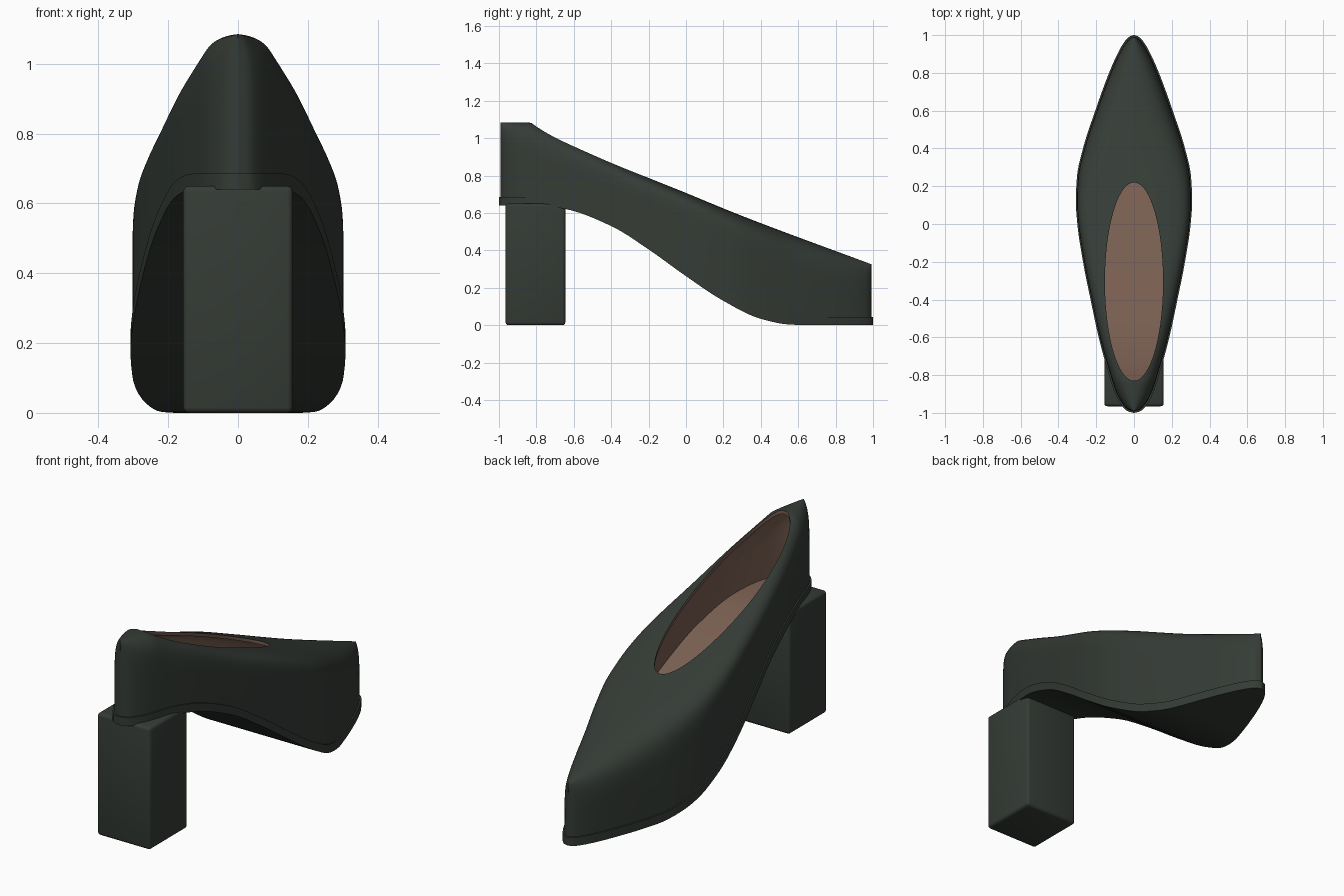
import bpy, bmesh, math

if "Cube" in bpy.data.objects:
    bpy.data.objects.remove(bpy.data.objects["Cube"])

# Colours
def material(name, rgb):
    m = bpy.data.materials.new(name)
    m.diffuse_color = (*rgb, 1)
    m.use_nodes = True
    m.node_tree.nodes["Principled BSDF"].inputs["Base Color"].default_value = m.diffuse_color
    return m

GREEN = material("dark_green_leather", (0.035, 0.044, 0.036))
BROWN = material("brown_lining", (0.187, 0.110, 0.080))

# Shoe curves along y: half width, underside height, top height
WIDTH = [(-1, 0.004), (-.99, .037), (-.96, .066), (-.9, .099), (-.8, .132), (-.6, .187),
         (-.4, .23), (-.2, .27), (0, .3), (.12, .308), (.25, .302), (.4, .27), (.6, .205),
         (.8, .132), (.9, .088), (.96, .054), (.99, .028), (1, .004)]
UNDER = [(-1, .64), (-.8, .64), (-.65, .622), (-.4, .53), (-.2, .405), (0, .262),
         (.2, .13), (.4, .034), (.56, .003), (.7, 0), (1, 0)]
TOP = [(-1, 1.085), (-.84, 1.083), (-.8, 1.068), (-.35, .855), (0, .708), (.3, .585), (1, .325)]
SOLE = 0.045

def curve(pts, y):
    """Smooth cubic through the points, without overshoot."""
    y = min(max(y, pts[0][0]), pts[-1][0])
    def slope(i):
        d = [(pts[k + 1][1] - pts[k][1]) / (pts[k + 1][0] - pts[k][0])
             for k in (i - 1, i) if 0 <= k < len(pts) - 1]
        if len(d) == 1:
            return d[0]
        return 2 * d[0] * d[1] / (d[0] + d[1]) if d[0] * d[1] > 0 else 0
    i = max(k for k in range(len(pts) - 1) if pts[k][0] <= y)
    (a, p), (b, q) = pts[i], pts[i + 1]
    h = b - a
    t = (y - a) / h
    return (p * (1 + 2 * t) * (1 - t) ** 2 + q * t * t * (3 - 2 * t)
            + h * slope(i) * t * (1 - t) ** 2 - h * slope(i + 1) * t * t * (1 - t))

def loft(name, rings, index=0):
    """Skin a row of closed rings and cap both ends."""
    bm = bmesh.new()
    rows = [[bm.verts.new(p) for p in r] for r in rings]
    n = len(rows[0])
    for a, b in zip(rows, rows[1:]):
        for i in range(n):
            bm.faces.new((a[i], a[(i + 1) % n], b[(i + 1) % n], b[i]))
    bm.faces.new(rows[0])
    bm.faces.new(rows[-1])
    bmesh.ops.recalc_face_normals(bm, faces=bm.faces)
    for f in bm.faces:
        f.material_index = index
    mesh = bpy.data.meshes.new(name)
    bm.to_mesh(mesh)
    bm.free()
    mesh.materials.append(GREEN)
    mesh.materials.append(BROWN)
    ob = bpy.data.objects.new(name, mesh)
    bpy.context.collection.objects.link(ob)
    return ob

def finish(ob, angle=40):
    bpy.ops.object.select_all(action='DESELECT')
    bpy.context.view_layer.objects.active = ob
    ob.select_set(True)
    for m in list(ob.modifiers):
        bpy.ops.object.modifier_apply(modifier=m.name)
    bpy.ops.object.shade_smooth_by_angle(angle=math.radians(angle))

STATIONS = [-math.cos(math.pi * i / 80) for i in range(81)]

# Sole: thin slab following the arch
def sole_ring(y):
    w, z = curve(WIDTH, y), curve(UNDER, y)
    return [(-w, y, z), (w, y, z), (w, y, z + SOLE), (-w, y, z + SOLE)]

finish(loft("sole", [sole_ring(y) for y in STATIONS]))

# Upper: upright walls with a crown, peaked at heel and toe, broad at the middle
CROWN = [(-1, 2.0), (-.75, 2.1), (-.35, 3.2), (0, 4), (.2, 3.6), (.6, 2.4), (1, 2.1)]
WALL = [(-1, 8), (-.75, 8), (-.35, 10), (0, 14), (.2, 13), (.6, 8), (1, 6)]

def upper_ring(y, side=0.0, roof=0.0, floor=-0.003):
    w = max(curve(WIDTH, y) - 0.006 - side, 0.002)
    z0 = curve(UNDER, y) + SOLE + floor
    h = curve(TOP, y) - roof - z0
    a, b = curve(CROWN, y), curve(WALL, y)
    ring = []
    for i in range(49):
        t = math.pi * i / 48
        c = math.cos(t)
        s = 0 if i in (0, 48) else math.sin(t)
        ring.append((math.copysign(w * abs(c) ** (2 / a), c), y * 0.993, z0 + h * s ** (2 / b)))
    return ring

upper = loft("upper", [upper_ring(y) for y in STATIONS])

# Inner hollow and oval foot opening, cut out with lining-coloured faces
hollow = loft("hollow_cutter",
              [upper_ring(y * 0.965, .014, .018, .012) for y in STATIONS], 1)

def oval(z):
    return [(.154 * math.cos(2 * math.pi * i / 96), -.305 + .525 * math.sin(2 * math.pi * i / 96),
             z(-.305 + .525 * math.sin(2 * math.pi * i / 96))) for i in range(96)]

opening = loft("opening_cutter", [oval(lambda y: curve(UNDER, y) + .22), oval(lambda y: 1.4)], 1)

for cutter in (hollow, opening):
    cutter.hide_render = True
    mod = upper.modifiers.new("cut", 'BOOLEAN')
    mod.operation = 'DIFFERENCE'
    mod.solver = 'EXACT'
    mod.object = cutter
finish(upper, 50)
for cutter in (hollow, opening):
    bpy.data.objects.remove(cutter)

# Block heel with softened edges
def heel_ring(z):
    return [(-.157, -.965, z), (.157, -.965, z), (.157, -.645, z), (-.157, -.645, z)]

heel = loft("block_heel", [heel_ring(0), heel_ring(.65)])
bevel = heel.modifiers.new("soft_edges", 'BEVEL')
bevel.width = 0.016
bevel.segments = 3
finish(heel)
